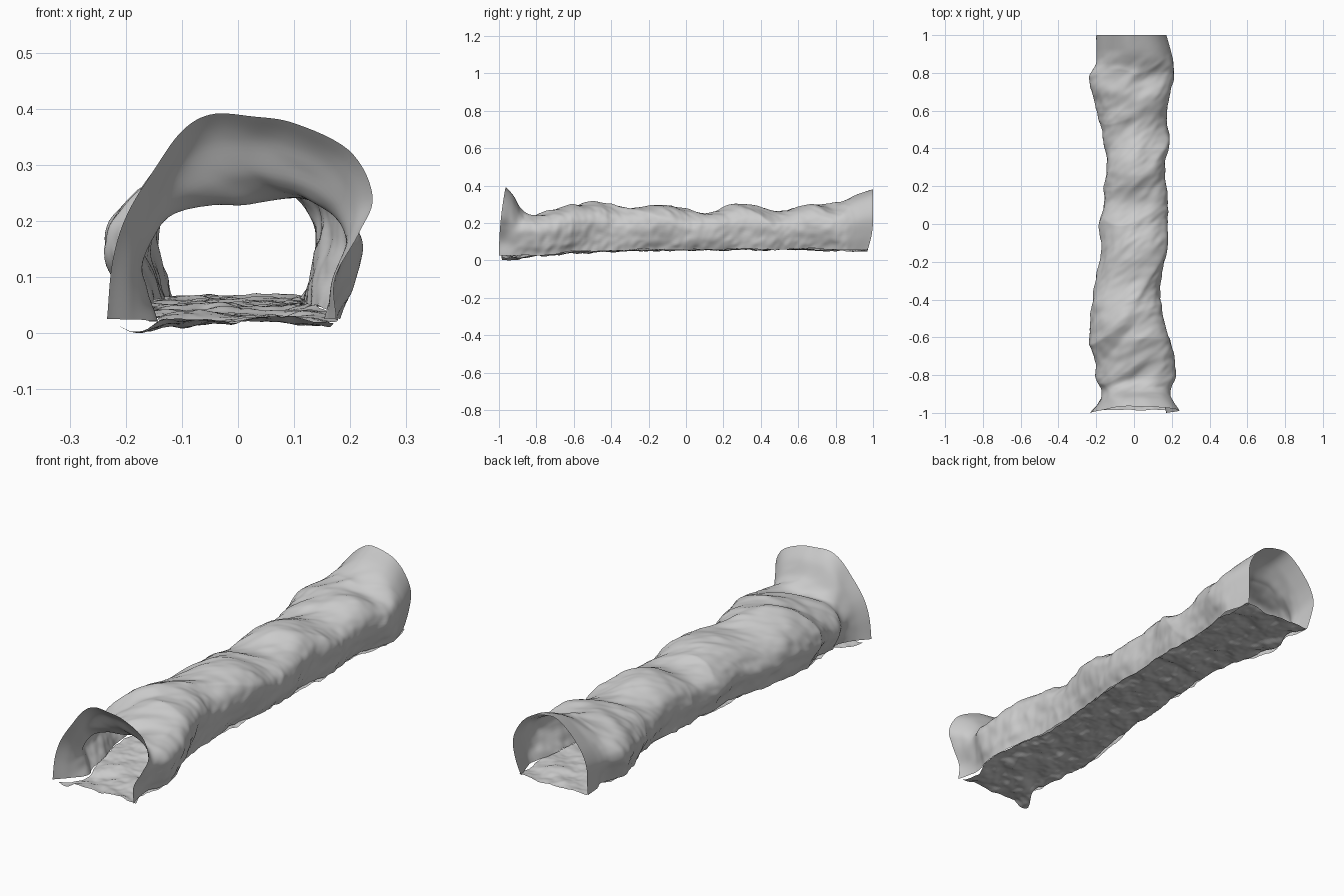
import bpy, math
from mathutils import Vector, noise

if "Cube" in bpy.data.objects:
    bpy.data.objects.remove(bpy.data.objects["Cube"])

# Outline of the tunnel along its length: (y, value)
LEFT = [(-1, -.238), (-.95, -.2), (-.87, -.168), (-.8, -.2), (-.6, -.234), (-.4, -.215), (-.2, -.19), (0, -.18),
        (.2, -.155), (.5, -.165), (.65, -.215), (.78, -.228), (.85, -.2), (1, -.2)]
RIGHT = [(-1, .24), (-.95, .215), (-.88, .195), (-.8, .22), (-.65, .2), (-.55, .165), (-.4, .145), (-.2, .16),
         (0, .175), (.2, .175), (.4, .188), (.6, .18), (.8, .22), (.9, .198), (1, .17)]
ROOF = [(-1, .39), (-.95, .345), (-.9, .27), (-.84, .24), (-.75, .25), (-.6, .285), (-.48, .305), (-.3, .275), (-.1, .295),
        (.1, .25), (.28, .295), (.5, .262), (.68, .31), (.8, .3), (.9, .345), (1, .378)]
BASE = [(-1, .025), (-.8, .025), (-.5, .05), (0, .055), (.5, .058), (1, .055)]
# Cross-sections from left foot over the roof to right foot, in -1..1 by 0..1
MOUTH = [(-.98, 0), (-.94, .28), (-.84, .5), (-.63, .73), (-.42, .92), (-.2, 1), (.1, .99), (.42, .955),
         (.83, .82), (1, .6), (.9, .42), (.72, .2), (.73, 0)]
BODY = [(-.82, 0), (-.91, .2), (-1, .4), (-.97, .58), (-.84, .76), (-.58, .91), (-.2, 1), (.2, 1),
        (.6, .93), (.87, .79), (1, .58), (.94, .25), (.82, 0)]
REAR = [(-.92, 0), (-.97, .2), (-1, .4), (-.91, .57), (-.74, .72), (-.46, .89), (-.15, 1), (.2, .99),
        (.55, .92), (.82, .77), (1, .54), (.97, .25), (.9, 0)]


def sample(keys, t):
    """Smooth curve through (t, value) keys."""
    n = len(keys)
    t = min(max(t, keys[0][0]), keys[-1][0])
    i = next(k for k in range(n - 1) if t <= keys[k + 1][0])

    def slope(k):
        a, b = keys[max(k - 1, 0)], keys[min(k + 1, n - 1)]
        return (b[1] - a[1]) / (b[0] - a[0])
    (t0, v0), (t1, v1) = keys[i], keys[i + 1]
    h = t1 - t0
    s = (t - t0) / h
    return ((2*s**3 - 3*s*s + 1) * v0 + (s**3 - 2*s*s + s) * h * slope(i)
            + (3*s*s - 2*s**3) * v1 + (s**3 - s*s) * h * slope(i + 1))


def profile(points, u):
    k = len(points) - 1
    return Vector([sample([(i / k, p[c]) for i, p in enumerate(points)], u) for c in (0, 1)])


def step(a, b, t):
    s = min(max((t - a) / (b - a), 0), 1)
    return s * s * (3 - 2 * s)


def rough(p, seed, octaves=4):
    return noise.fractal(p + Vector((seed, seed * .7, 3)), .9, 2.1, octaves)


def sheet(name, rows, cols, place):
    """Grid surface: place(v, u) gives each point, v along the tunnel, u across."""
    verts = [place(j / rows, i / cols) for j in range(rows + 1) for i in range(cols + 1)]
    w = cols + 1
    faces = [(j*w + i, (j+1)*w + i, (j+1)*w + i + 1, j*w + i + 1) for j in range(rows) for i in range(cols)]
    mesh = bpy.data.meshes.new(name)
    mesh.from_pydata(verts, [], faces)
    mesh.polygons.foreach_set("use_smooth", [True] * len(faces))
    obj = bpy.data.objects.new(name, mesh)
    bpy.context.collection.objects.link(obj)
    return obj


COLS = 80
MOUTHS, BODIES, REARS = ([profile(p, i / COLS) for i in range(COLS + 1)] for p in (MOUTH, BODY, REAR))


# Walls and roof: flared arch with slanting rock folds
def wall_point(v, u):
    y = -1 + 2 * v
    k = round(u * COLS)
    q = BODIES[k].lerp(MOUTHS[k], 1 - step(-1, -.85, y)).lerp(REARS[k], step(.78, .93, y))
    l, r, top, base = (sample(c, y) for c in (LEFT, RIGHT, ROOF, BASE))
    calm = step(-.99, -.82, y) * (1 - step(.8, .93, y)) * .97 + .03
    p = Vector(((l + r) / 2 + q.x * (r - l) / 2, y, base + q.y * (top - base)))
    out = Vector((q.x, 0, q.y - .35)).normalized()
    folds = rough(Vector((p.x * 4, (y - p.x * .7 - p.z * .3) * 6.5, p.z * 6)), 5, 3)
    ridge = abs(noise.noise(Vector((p.x * 3, (y - p.x * .8) * 5, p.z * 3 + 9))))
    p += out * calm * (.015 * folds + .035 * (.2 - ridge))
    p.z += .008 * calm * rough(p * 12, 20, 2) * (1 - q.y)
    # ragged, leaning end rims
    p.y += .035 * q.y**2 * (1 - step(-1, -.8, y))
    p.y -= .03 * max(1 - 2 * q.y, 0)**2 * step(.8, 1, y)
    return p


sheet("walls_and_roof", 300, COLS, wall_point)


# Floor: lumpy rock bed with ragged edges and a drooping front corner
def floor_point(v, u):
    y = -.985 + 1.955 * v
    l, r = sample(LEFT, y), sample(RIGHT, y)
    front = 1 - step(-.95, -.82, y)
    edge = .8 + .03 * front + .09 * step(.85, .95, y)
    x = (l + r) / 2 + (2*u - 1) * edge * (r - l) / 2 - .025 * front
    x += .006 * noise.noise(Vector((u * 2, y * 14, 4)))
    z = sample([(-1, .018), (-.8, .026), (-.5, .048), (0, .056), (.5, .06), (1, .055)], y)
    z += .014 * rough(Vector((x * 9, y * 10, 0)), 12, 3)
    z -= .018 * front * math.exp(-((x + .18) / .04)**2)
    y += .014 * noise.noise(Vector((x * 14, 1, 2))) * (abs(2*v - 1)**8)
    return Vector((x, max(y, -1), max(z, 0)))


sheet("floor", 240, 44, floor_point)
